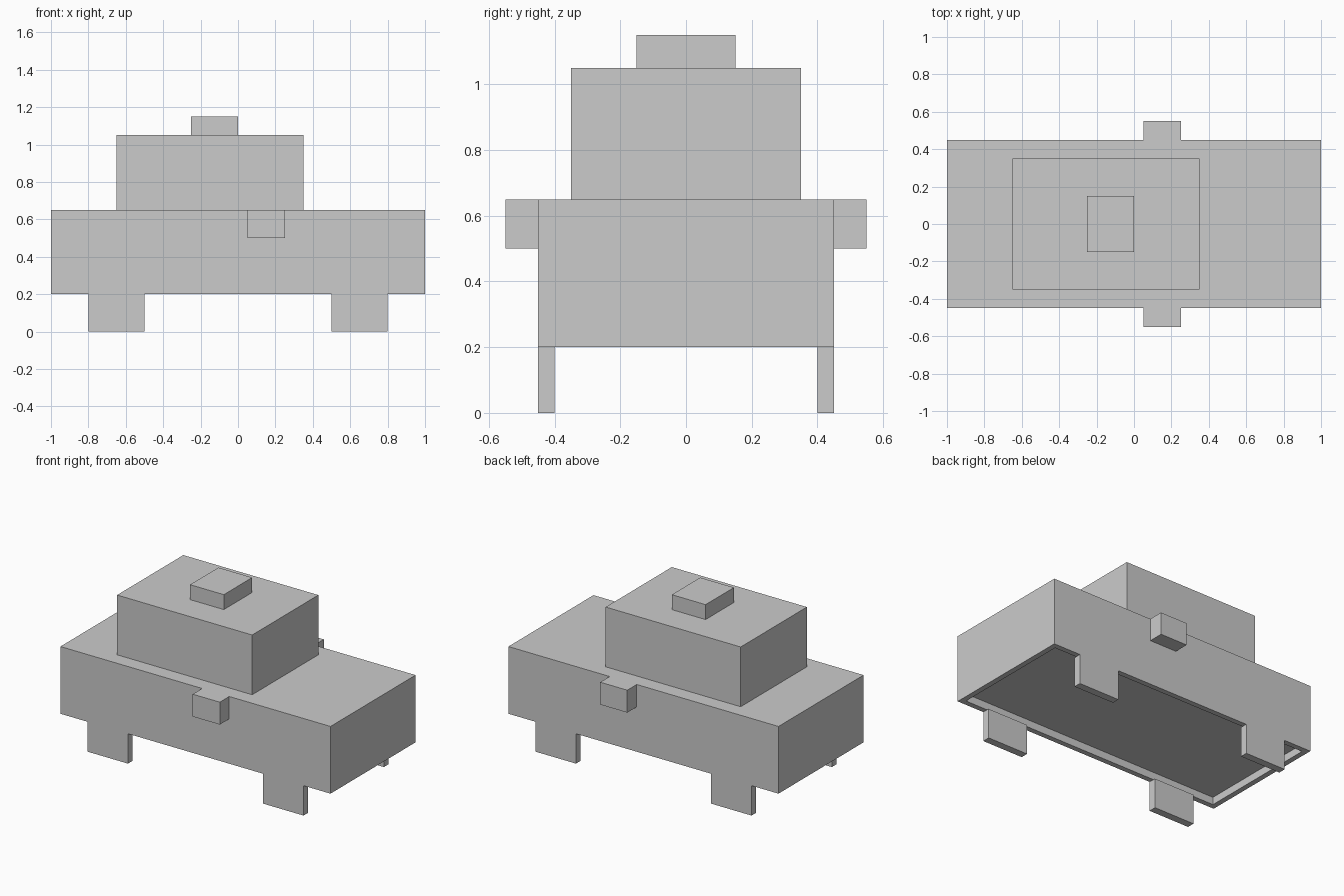
import bpy, bmesh
from mathutils import Vector

if "Cube" in bpy.data.objects:
    bpy.data.objects.remove(bpy.data.objects["Cube"])


def box(name, x, y, z, recess=0.0):
    """Box from axis ranges; optionally recess the underside inside a rim."""
    bm = bmesh.new()
    bmesh.ops.create_cube(bm, size=1)
    for v in bm.verts:
        v.co = Vector(r[0] if c < 0 else r[1] for c, r in zip(v.co, (x, y, z)))
    bm.normal_update()
    if recess:
        bottom = min(bm.faces, key=lambda f: f.calc_center_median().z)
        bmesh.ops.inset_region(bm, faces=[bottom], thickness=recess)
        # Second inset makes the recess walls, then the panel is pushed up
        bmesh.ops.inset_region(bm, faces=[bottom], thickness=0.0)
        for v in bottom.verts:
            v.co.z += recess
    bmesh.ops.recalc_face_normals(bm, faces=bm.faces)
    mesh = bpy.data.meshes.new(name)
    bm.to_mesh(mesh)
    bm.free()
    obj = bpy.data.objects.new(name, mesh)
    bpy.context.collection.objects.link(obj)
    return obj


# Lower body with shallow recessed underside, cabin and roof block
box("lower_body", (-1, 1), (-0.45, 0.45), (0.2, 0.65), recess=0.05)
box("cabin", (-0.65, 0.35), (-0.35, 0.35), (0.65, 1.05))
box("roof_block", (-0.25, 0), (-0.15, 0.15), (1.05, 1.15))

for side, s in (("front", -1), ("back", 1)):
    # Side mirrors
    box(f"{side}_mirror", (0.05, 0.25), sorted((s * 0.45, s * 0.55)), (0.5, 0.65))
    # Thin wheel plates under the rim
    for end, e in (("left", -1), ("right", 1)):
        box(f"{side}_{end}_wheel_plate", sorted((e * 0.5, e * 0.8)),
            sorted((s * 0.4, s * 0.45)), (0, 0.2))
